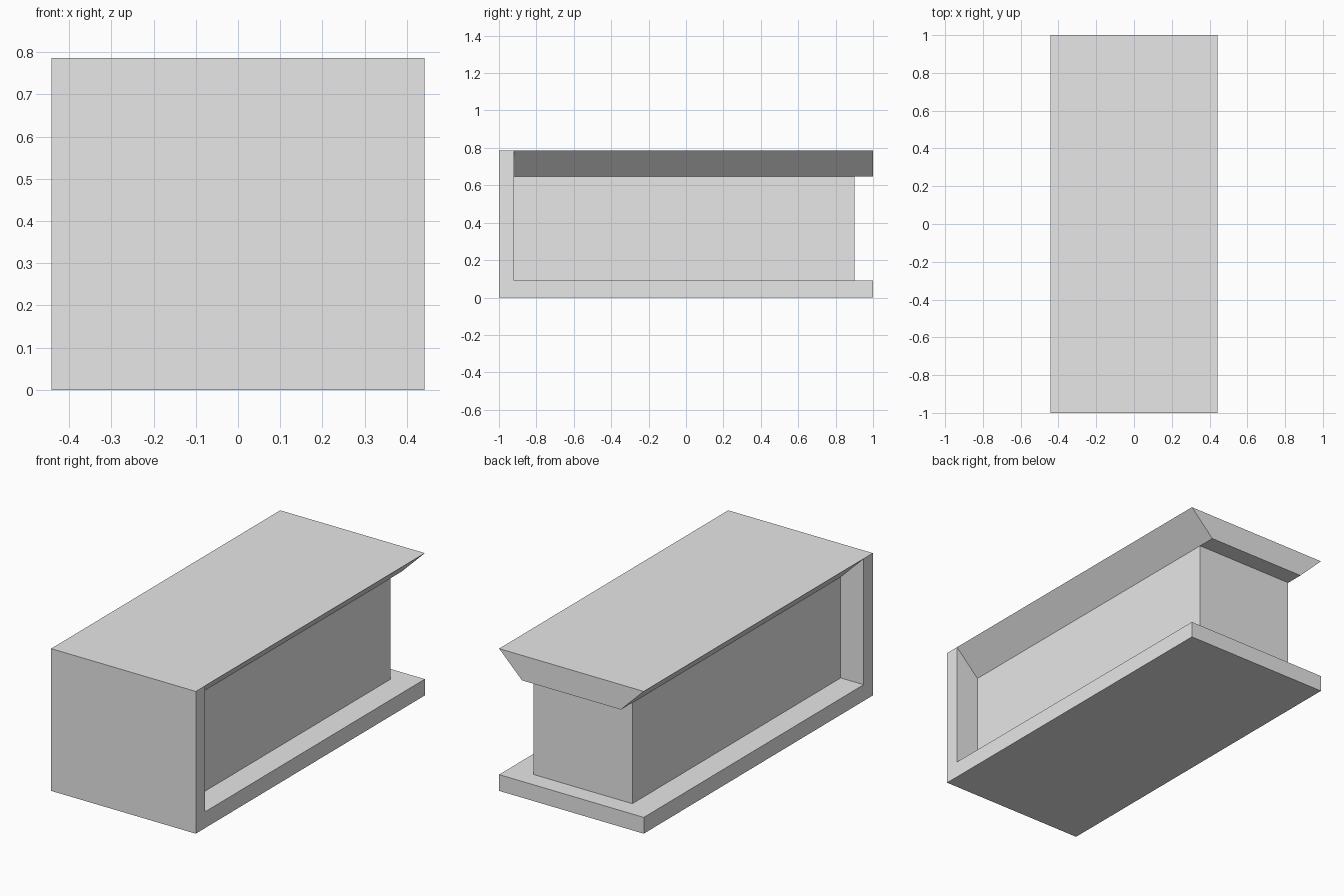
import bpy
import bmesh
from mathutils import Vector

if "Cube" in bpy.data.objects:
    bpy.data.objects.remove(bpy.data.objects["Cube"])

HALF_W = 0.442     # half width of the outer envelope
CORE_W = 0.302     # half width of the recessed core
HEIGHT = 0.786
BASE_T = 0.09      # base plate thickness
EAVE_Z = 0.648     # underside of the flared top
WALL_Y = -0.919    # inner face of the front wall
CORE_Y = 0.9       # rear face of the core

grey = bpy.data.materials.new("light_grey")
grey.diffuse_color = (0.8, 0.8, 0.8, 1)
grey.use_nodes = True
grey.node_tree.nodes["Principled BSDF"].inputs["Base Color"].default_value = grey.diffuse_color


def prism(name, points, extrude):
    """Extrude a closed 3D outline into a flat-faced solid."""
    bm = bmesh.new()
    face = bm.faces.new([bm.verts.new(p) for p in points])
    result = bmesh.ops.extrude_face_region(bm, geom=[face], use_keep_orig=True)
    moved = [v for v in result["geom"] if isinstance(v, bmesh.types.BMVert)]
    bmesh.ops.translate(bm, verts=moved, vec=Vector(extrude))
    bmesh.ops.recalc_face_normals(bm, faces=bm.faces)
    mesh = bpy.data.meshes.new(name)
    bm.to_mesh(mesh)
    bm.free()
    mesh.materials.append(grey)
    obj = bpy.data.objects.new(name, mesh)
    bpy.context.collection.objects.link(obj)
    return obj


# Base plate and front wall as one L-shaped side profile
side = [(-1, 0), (1, 0), (1, BASE_T), (WALL_Y, BASE_T),
        (WALL_Y, HEIGHT), (-1, HEIGHT)]
prism("base_and_front_wall", [(-HALF_W, y, z) for y, z in side],
      (2 * HALF_W, 0, 0))

# Recessed core between base and top
core = [(-CORE_W, BASE_T), (CORE_W, BASE_T), (CORE_W, EAVE_Z), (-CORE_W, EAVE_Z)]
prism("core", [(x, WALL_Y, z) for x, z in core], (0, CORE_Y - WALL_Y, 0))

# Top slab flaring outwards to a sharp edge on both long sides
top = [(-CORE_W, EAVE_Z), (CORE_W, EAVE_Z), (HALF_W, HEIGHT), (-HALF_W, HEIGHT)]
prism("flared_top", [(x, WALL_Y, z) for x, z in top], (0, 1 - WALL_Y, 0))
